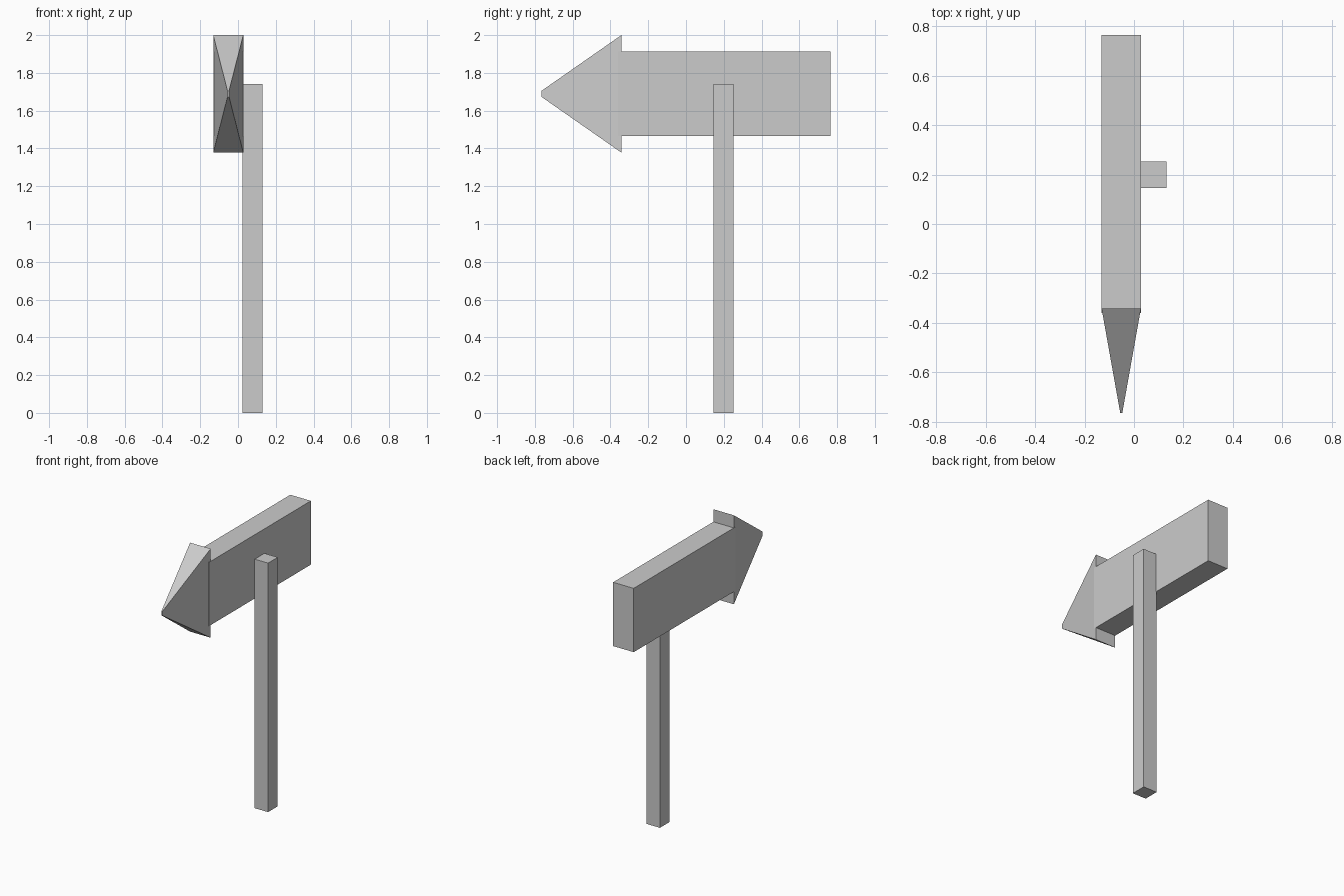
import bpy
import bmesh

if "Cube" in bpy.data.objects:
    bpy.data.objects.remove(bpy.data.objects["Cube"])


def loft(name, end_a, end_b):
    """Box or frustum between two rectangles given as (x0, x1, z0, z1, y)."""
    bm = bmesh.new()
    rings = []
    for x0, x1, z0, z1, y in (end_a, end_b):
        rings.append([bm.verts.new((x, y, z))
                      for x, z in ((x0, z0), (x1, z0), (x1, z1), (x0, z1))])
    for ring in rings:
        bm.faces.new(ring)
    a, b = rings
    for i in range(4):
        j = (i + 1) % 4
        bm.faces.new((a[i], a[j], b[j], b[i]))
    bmesh.ops.recalc_face_normals(bm, faces=bm.faces[:])
    mesh = bpy.data.meshes.new(name)
    bm.to_mesh(mesh)
    bm.free()
    obj = bpy.data.objects.new(name, mesh)
    bpy.context.collection.objects.link(obj)
    return obj


X0, X1 = -0.131, 0.028          # sign thickness
XC, ZC = (X0 + X1) / 2, 1.689   # sign centre line

# Upright post behind the sign
loft("post", (0.025, 0.131, 0, 1.741, 0.145), (0.025, 0.131, 0, 1.741, 0.252))

# Sign board, its end running slightly into the arrow head
loft("sign_board", (X0, X1, ZC - 0.223, ZC + 0.223, -0.36),
     (X0, X1, ZC - 0.223, ZC + 0.223, 0.765))

# Arrow head tapering to a small blunt tip
loft("arrow_head", (X0, X1, ZC - 0.311, ZC + 0.311, -0.342),
     (XC - 0.004, XC + 0.004, ZC - 0.016, ZC + 0.016, -0.765))
